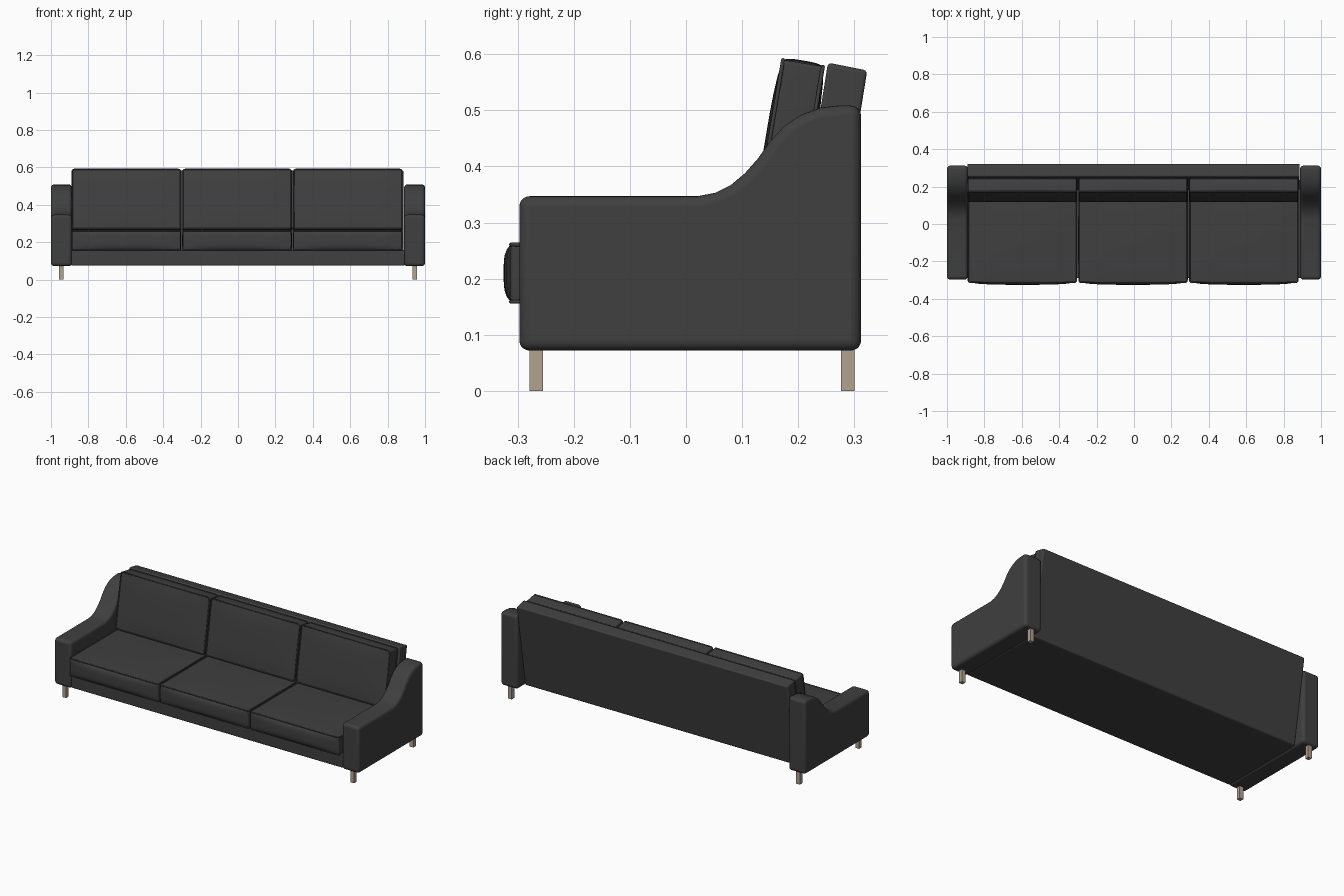
import bpy, bmesh, math
from mathutils import Vector

if "Cube" in bpy.data.objects:
    bpy.data.objects.remove(bpy.data.objects["Cube"], do_unlink=True)


def material(name, rgb):
    mat = bpy.data.materials.new(name)
    mat.use_nodes = True
    mat.diffuse_color = (*rgb, 1)
    mat.node_tree.nodes["Principled BSDF"].inputs["Base Color"].default_value = (*rgb, 1)
    return mat


charcoal = material("charcoal fabric", (0.05, 0.05, 0.05))
wood = material("pale wood", (0.44, 0.36, 0.28))


def finish(name, bm, mat, bevel=0.0, segments=3):
    """Turn a bmesh into a smooth-shaded object with rounded edges."""
    bmesh.ops.recalc_face_normals(bm, faces=bm.faces)
    mesh = bpy.data.meshes.new(name)
    bm.to_mesh(mesh)
    bm.free()
    obj = bpy.data.objects.new(name, mesh)
    bpy.context.collection.objects.link(obj)
    mesh.materials.append(mat)
    if bevel:
        mod = obj.modifiers.new("rounded edges", "BEVEL")
        mod.width, mod.segments = bevel, segments
        mod.limit_method, mod.angle_limit = "ANGLE", math.radians(32)
        mod.use_clamp_overlap = False
    bpy.ops.object.select_all(action="DESELECT")
    obj.select_set(True)
    bpy.context.view_layer.objects.active = obj
    bpy.ops.object.shade_smooth_by_angle(angle=math.radians(35))
    return obj


def extrude_profile(name, profile, x0, x1, mat, bevel, segments=3):
    """Extrude a side profile of (y, z) points along x."""
    bm = bmesh.new()
    face = bm.faces.new([bm.verts.new((x0, y, z)) for y, z in profile])
    out = bmesh.ops.extrude_face_region(bm, geom=[face])
    moved = [v for v in out["geom"] if isinstance(v, bmesh.types.BMVert)]
    bmesh.ops.translate(bm, verts=moved, vec=(x1 - x0, 0, 0))
    return finish(name, bm, mat, bevel, segments)


def box(name, lo, hi, mat, bevel=0.0):
    (x0, y0, z0), (x1, y1, z1) = lo, hi
    return extrude_profile(name, [(y0, z0), (y1, z0), (y1, z1), (y0, z1)], x0, x1, mat, bevel)


def piping(name, w, d, z, parent):
    """Thin welt cord that follows a rounded rectangle seam."""
    r = 0.012
    points = []
    for i, (sx, sy) in enumerate([(1, 1), (-1, 1), (-1, -1), (1, -1)]):
        for k in range(5):
            a = math.pi / 2 * (i + k / 4)
            points.append((sx * (w / 2 - r) + r * math.cos(a),
                           sy * (d / 2 - r) + r * math.sin(a), z))
    curve = bpy.data.curves.new(name, "CURVE")
    curve.dimensions = "3D"
    curve.bevel_depth, curve.bevel_resolution = 0.0035, 2
    spline = curve.splines.new("POLY")
    spline.points.add(len(points) - 1)
    for p, co in zip(spline.points, points):
        p.co = (*co, 1)
    spline.use_cyclic_u = True
    curve.materials.append(charcoal)
    obj = bpy.data.objects.new(name, curve)
    bpy.context.collection.objects.link(obj)
    obj.parent = parent


def cushion(name, size, puff, location, angle):
    """Puffed box with its thickness along local z, piped on both seams."""
    bm = bmesh.new()
    bmesh.ops.create_cube(bm, size=2)
    bmesh.ops.subdivide_edges(bm, edges=bm.edges[:], cuts=9, use_grid_fill=True)
    for v in bm.verts:
        u = v.co.copy()
        swell = [1 - c ** 4 for c in u]
        for i in range(3):
            v.co[i] = u[i] * size[i] / 2
            if abs(u[i]) > 0.999:
                v.co[i] += math.copysign(puff[i], u[i]) * swell[i - 1] * swell[i - 2]
    obj = finish(name, bm, charcoal, 0.005, 2)
    obj.location = location
    obj.rotation_euler.x = angle
    for side, label in ((1, "upper"), (-1, "lower")):
        piping(f"{name}_{label}_piping", size[0], size[1], side * (size[2] / 2 - 0.001), obj)


# Arms with a swept rise toward the back
arm_profile = [(-.297, .072), (.312, .072), (.312, .508), (.275, .509), (.24, .505),
               (.205, .492), (.175, .472), (.15, .445), (.128, .414), (.105, .388),
               (.08, .367), (.052, .353), (.02, .347), (-.297, .347)]
for side, label in ((1, "left"), (-1, "right")):
    extrude_profile(f"{label}_arm", arm_profile, side * 0.888, side * 1.0, charcoal, 0.018, 5)
    # Square legs under each arm
    for y, end in ((-0.267, "front"), (0.288, "back")):
        box(f"{label}_{end}_leg", (side * 0.945 - 0.012, y - 0.012, 0),
            (side * 0.945 + 0.012, y + 0.012, 0.085), wood)

# Seat base and leaning back frame
box("seat_base", (-0.892, -0.29, 0.076), (0.892, 0.235, 0.158), charcoal, 0.006)
extrude_profile("back_frame", [(.323, .571), (.253, .585), (.172, .08), (.243, .076)],
                -0.891, 0.886, charcoal, 0.007)

# Three seat cushions and three back cushions
lean = 0.165
for i, label in enumerate(("right", "middle", "left")):
    x = -0.597 + i * 0.592
    cushion(f"{label}_seat_cushion", (0.579, 0.452, 0.104), (0.004, 0.013, 0.006),
            Vector((x, -0.086, 0.21)), 0)
    cushion(f"{label}_back_cushion", (0.579, 0.322, 0.074), (0.003, 0.005, 0.007),
            Vector((x, 0.182, 0.425)), math.pi / 2 - lean)
